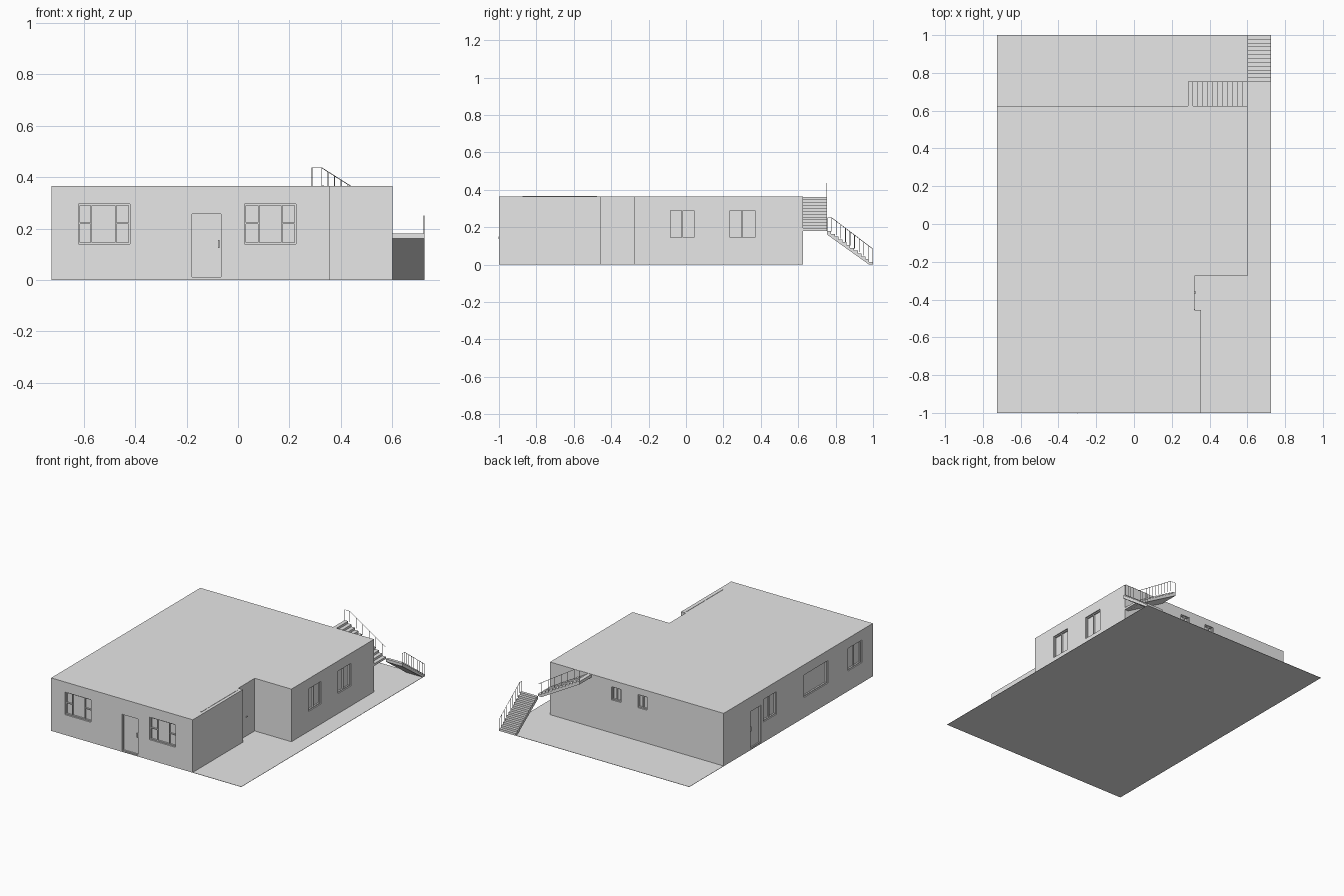
import bpy, bmesh
from mathutils import Vector

cube = bpy.data.objects.get("Cube")
if cube:
    bpy.data.objects.remove(cube, do_unlink=True)

grey = bpy.data.materials.new("plain_grey")
grey.use_nodes = True
grey.diffuse_color = (0.8, 0.8, 0.8, 1)
grey.node_tree.nodes["Principled BSDF"].inputs["Base Color"].default_value = (0.8, 0.8, 0.8, 1)


def finish(name, bm):
    bmesh.ops.recalc_face_normals(bm, faces=bm.faces)
    mesh = bpy.data.meshes.new(name)
    bm.to_mesh(mesh)
    bm.free()
    mesh.materials.append(grey)
    obj = bpy.data.objects.new(name, mesh)
    bpy.context.collection.objects.link(obj)
    return obj


def add_box(bm, a, b):
    a, b = Vector(a), Vector(b)
    verts = bmesh.ops.create_cube(bm, size=1)["verts"]
    for v in verts:
        v.co = Vector([(a[i] + b[i]) / 2 + v.co[i] * abs(b[i] - a[i]) for i in range(3)])


def prism(name, points, offset):
    bm = bmesh.new()
    face = bm.faces.new([bm.verts.new(p) for p in points])
    new = bmesh.ops.extrude_face_region(bm, geom=[face])["geom"]
    bmesh.ops.translate(bm, vec=offset, verts=[g for g in new if isinstance(g, bmesh.types.BMVert)])
    return finish(name, bm)


# Wall coordinates: u runs along the wall, d goes inward, z goes up
WALLS = {
    "front": lambda u, d, z: (u, -1 + d, z),
    "back": lambda u, d, z: (u, 0.625 - d, z),
    "right": lambda u, d, z: (0.6 - d, u, z),
    "left": lambda u, d, z: (-0.725 + d, u, z),
    "notch": lambda u, d, z: (0.32 - d, u, z),
}


def wall_box(bm, wall, u0, u1, d0, d1, z0, z1):
    add_box(bm, WALLS[wall](u0, d0, z0), WALLS[wall](u1, d1, z1))


# Ground plate and L-shaped building
bm = bmesh.new()
add_box(bm, (-0.725, -1, 0), (0.725, 1, 0.002))
finish("ground_plate", bm)

outline = [(-0.725, -1), (0.355, -1), (0.355, -0.455), (0.32, -0.455),
           (0.32, -0.275), (0.6, -0.275), (0.6, 0.625), (-0.725, 0.625)]
building = prism("building", [(x, y, 0) for x, y in outline], (0, 0, 0.365))

# Openings: wall, span, heights, mullion positions, side rails
LOW, HIGH = 0.14, 0.295
windows = [
    ("front", -0.62, -0.42, LOW, HIGH, (-0.57, -0.475), True),
    ("front", 0.025, 0.225, LOW, HIGH, (0.08, 0.17), True),
    ("right", -0.09, 0.05, LOW, HIGH, (-0.02,), False),
    ("right", 0.23, 0.375, LOW, HIGH, (0.3,), False),
    ("left", 0.05, 0.19, LOW, HIGH, (0.12,), False),
    ("left", -0.51, -0.25, LOW, HIGH, (), False),
    ("left", -0.88, -0.73, LOW, HIGH, (-0.805,), False),
    ("back", 0.06, 0.13, 0.23, 0.32, (0.095,), False),
    ("back", -0.14, -0.07, 0.23, 0.32, (-0.105,), False),
]
doors = [("front", -0.185, -0.06, 0.006, 0.262), ("left", 0.22, 0.335, 0.006, 0.268)]

# Cut the recesses
DEPTH = 0.018
bm = bmesh.new()
for wall, u0, u1, z0, z1, *rest in windows + doors:
    wall_box(bm, wall, u0, u1, -0.02, DEPTH, z0, z1)
cutter = finish("opening_cutter", bm)
cutter.hide_render = True
mod = building.modifiers.new("openings", "BOOLEAN")
mod.operation = "DIFFERENCE"
mod.solver = "EXACT"
mod.object = cutter
graph = bpy.context.evaluated_depsgraph_get()
cut_mesh = bpy.data.meshes.new_from_object(building.evaluated_get(graph))
building.modifiers.clear()
building.data = cut_mesh
bpy.data.objects.remove(cutter, do_unlink=True)


def border(bm, wall, u0, u1, z0, z1, w, d0):
    for a, b, c, d in ((u0, u0 + w, z0, z1), (u1 - w, u1, z0, z1),
                       (u0, u1, z0, z0 + w), (u0, u1, z1 - w, z1)):
        wall_box(bm, wall, a, b, d0, DEPTH, c, d)


# Window frames, mullions and rails
for i, (wall, u0, u1, z0, z1, mullions, rails) in enumerate(windows):
    bm = bmesh.new()
    border(bm, wall, u0, u1, z0, z1, 0.006, 0.008)
    for m in mullions:
        wall_box(bm, wall, m - 0.003, m + 0.003, 0.008, DEPTH, z0, z1)
    if rails:
        for a, b in ((u0, mullions[0]), (mullions[1], u1)):
            wall_box(bm, wall, a, b, 0.008, DEPTH, 0.217, 0.223)
    finish(f"{wall}_window_{i}", bm)

# Doors with frame and knob
for wall, u0, u1, z0, z1 in doors:
    bm = bmesh.new()
    border(bm, wall, u0, u1, z0, z1, 0.006, 0.004)
    wall_box(bm, wall, u0, u1, 0.012, DEPTH, z0, z1)
    knob = u1 - 0.014
    wall_box(bm, wall, knob - 0.003, knob + 0.003, 0.004, 0.012, 0.125, 0.155)
    finish(f"{wall}_door", bm)

# Hinges and handle of the full-height notch door
bm = bmesh.new()
for z in (0.03, 0.135, 0.24):
    wall_box(bm, "notch", -0.455, -0.449, -0.004, 0.001, z - 0.006, z + 0.006)
wall_box(bm, "notch", -0.37, -0.355, -0.005, 0.001, 0.132, 0.137)
finish("notch_door_fittings", bm)

# Door bell and sliding track on the roof edge
bm = bmesh.new()
wall_box(bm, "front", -0.302, -0.298, -0.002, 0.001, 0.137, 0.151)
finish("door_bell", bm)
bm = bmesh.new()
add_box(bm, (0.326, -0.875, 0.364), (0.334, -0.475, 0.367))
finish("roof_track", bm)

# Stairs: stepped top, sloping underside
STEPS = 12


def flight(name, start, run, width, z0, z1):
    start, run = Vector(start), Vector(run)
    rise = Vector((0, 0, (z1 - z0) / STEPS))
    base = start + Vector((0, 0, z0))
    points = [base.copy()]
    for i in range(STEPS):
        points.append(base + run * (i / STEPS) + rise * (i + 1))
        points.append(base + run * ((i + 1) / STEPS) + rise * (i + 1))
    points.append(points[-1] - rise * 1.3)
    points.append(base + run / STEPS)
    prism(name, points, width)


flight("lower_stairs", (0.6, 1, 0), (0, -0.245, 0), (0.125, 0, 0), 0, 0.18)
flight("upper_stairs", (0.6, 0.625, 0), (-0.315, 0, 0), (0, 0.13, 0), 0.18, 0.363)


# Railings: thin posts under a sloping handrail with a level top end
def railing(name, start, knee, end, posts):
    curve = bpy.data.curves.new(name, "CURVE")
    curve.dimensions = "3D"
    curve.bevel_depth = 0.0016
    curve.bevel_resolution = 0
    curve.use_fill_caps = True
    start, knee, end = Vector(start), Vector(knee), Vector(end)
    height = Vector((0, 0, 0.073))
    lines = [(start + height, knee + height, end + height), (end, end + height)]
    for i in range(posts):
        p = start.lerp(knee, i / (posts - 1))
        lines.append((p, p + height))
    for line in lines:
        spline = curve.splines.new("POLY")
        spline.points.add(len(line) - 1)
        for point, co in zip(spline.points, line):
            point.co = (*co, 1)
    curve.materials.append(grey)
    obj = bpy.data.objects.new(name, curve)
    bpy.context.collection.objects.link(obj)


railing("lower_railing", (0.723, 0.998, 0.012), (0.723, 0.78, 0.177), (0.723, 0.757, 0.177), 10)
railing("upper_railing", (0.598, 0.753, 0.19), (0.325, 0.753, 0.363), (0.288, 0.753, 0.363), 12)
